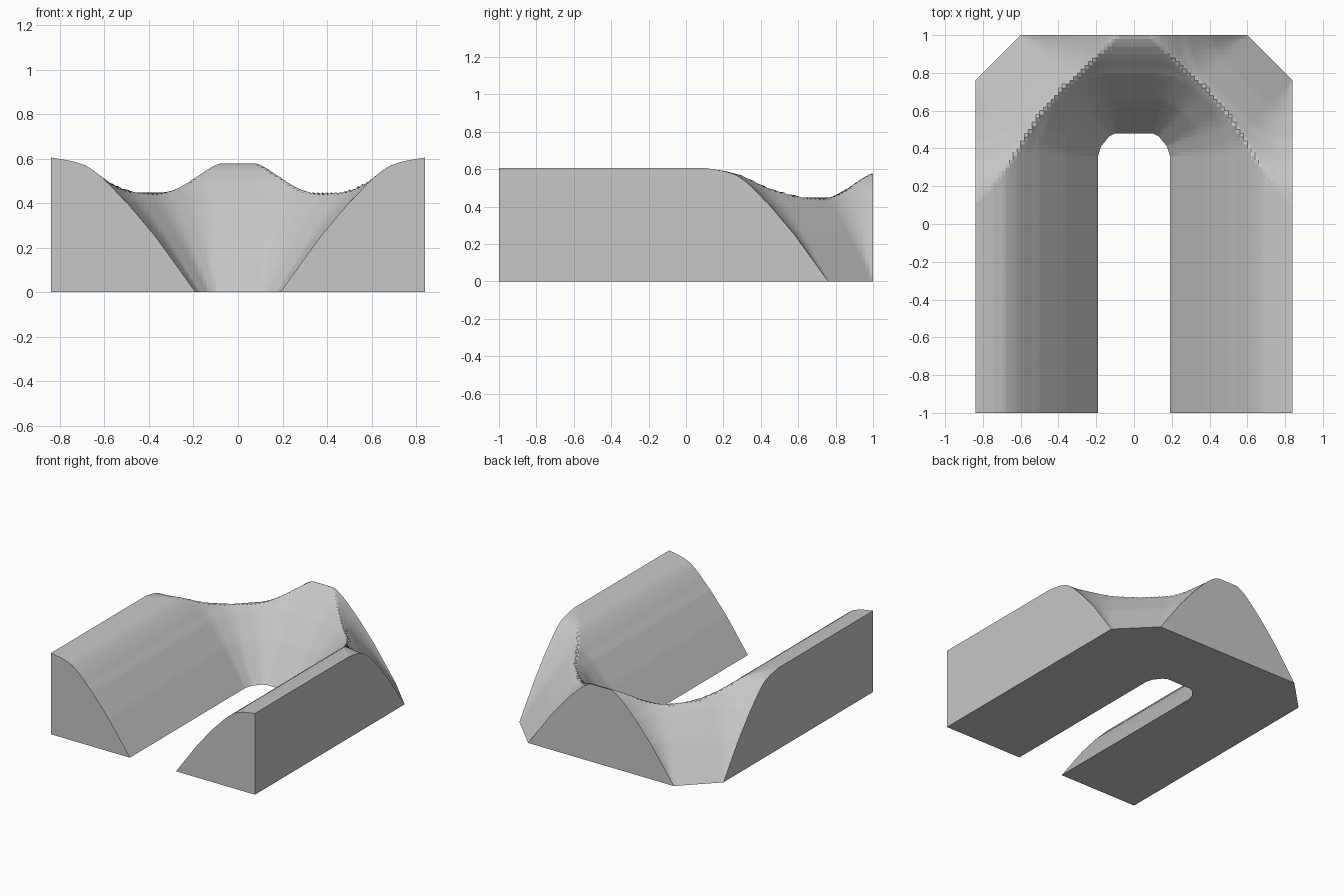
import bpy
import bmesh
from mathutils import Vector

cube = bpy.data.objects.get("Cube")
if cube:
    bpy.data.objects.remove(cube, do_unlink=True)

HALF_W, HALF_L, STEP = 0.84, 1.0, 0.02

# Right half of the slot outline, and the cut-off back corner
slot_half = [Vector(p) for p in
             [(0.19, -2), (0.19, 0.36), (0.175, 0.41), (0.13, 0.465), (0.1, 0.48)]]
slot = slot_half + [Vector((-p.x, p.y)) for p in reversed(slot_half)]
corner = (Vector((HALF_W, 0.76)), Vector((0.6, HALF_L)))

# Bank height against distance from the slot or the cut-off corner
bank = [(0, 0), (0.18, 0.25), (0.315, 0.41), (0.35, 0.444), (0.39, 0.487), (0.425, 0.52),
        (0.46, 0.548), (0.495, 0.57), (0.555, 0.589), (0.6, 0.597), (0.65, 0.605)]


def distance(p, a, b):
    t = max(0, min(1, (p - a).dot(b - a) / (b - a).length_squared))
    return (p - a - (b - a) * t).length


def height(p):
    p = Vector((abs(p.x), p.y))
    edges = list(zip(slot, slot[1:])) + [corner]
    d = min(distance(p, a, b) for a, b in edges)
    for (d0, z0), (d1, z1) in zip(bank, bank[1:]):
        if d <= d1:
            return z0 + (z1 - z0) * (d - d0) / (d1 - d0)
    return bank[-1][1]


def cut(bm, a, b, clear=False):
    normal = Vector((b.y - a.y, a.x - b.x, 0))
    bmesh.ops.bisect_plane(bm, geom=bm.verts[:] + bm.edges[:] + bm.faces[:], dist=1e-5,
                           plane_co=a.to_3d(), plane_no=normal, clear_outer=clear)


def in_slot(p):
    return all((b.y - a.y) * (p.x - a.x) - (b.x - a.x) * (p.y - a.y) < 0
               for a, b in zip(slot, slot[1:]))


# Ground plan: gridded rectangle with cut corners and an open slot
bm = bmesh.new()
bmesh.ops.create_grid(bm, x_segments=round(2 * HALF_W / STEP),
                      y_segments=round(2 * HALF_L / STEP), size=1)
for v in bm.verts:
    v.co.x *= HALF_W
a, b = corner
cut(bm, b, a, False)
cut(bm, Vector((-a.x, a.y)), Vector((-b.x, b.y)), False)
for a, b in zip(slot, slot[1:]):
    cut(bm, a, b)


def outside(p):
    return abs(p.x) + p.y > sum(corner[0]) + 1e-6


unwanted = [f for f in bm.faces
            if outside(f.calc_center_median()) or in_slot(f.calc_center_median())]
bmesh.ops.delete(bm, geom=unwanted, context='FACES')

# Raise the plan into a U-shaped bank with straight outer walls
raised = bmesh.ops.extrude_face_region(bm, geom=bm.faces[:], use_keep_orig=True)
for v in raised["geom"]:
    if isinstance(v, bmesh.types.BMVert):
        v.co.z = height(v.co)
bmesh.ops.remove_doubles(bm, verts=bm.verts[:], dist=1e-4)
bmesh.ops.recalc_face_normals(bm, faces=bm.faces[:])

mesh = bpy.data.meshes.new("u_shaped_bank")
bm.to_mesh(mesh)
bm.free()
obj = bpy.data.objects.new("u_shaped_bank", mesh)
bpy.context.collection.objects.link(obj)

# Plain grey finish
grey = bpy.data.materials.new("light_grey")
grey.use_nodes = True
grey.diffuse_color = (0.57, 0.57, 0.57, 1)
grey.node_tree.nodes["Principled BSDF"].inputs["Base Color"].default_value = grey.diffuse_color
mesh.materials.append(grey)
